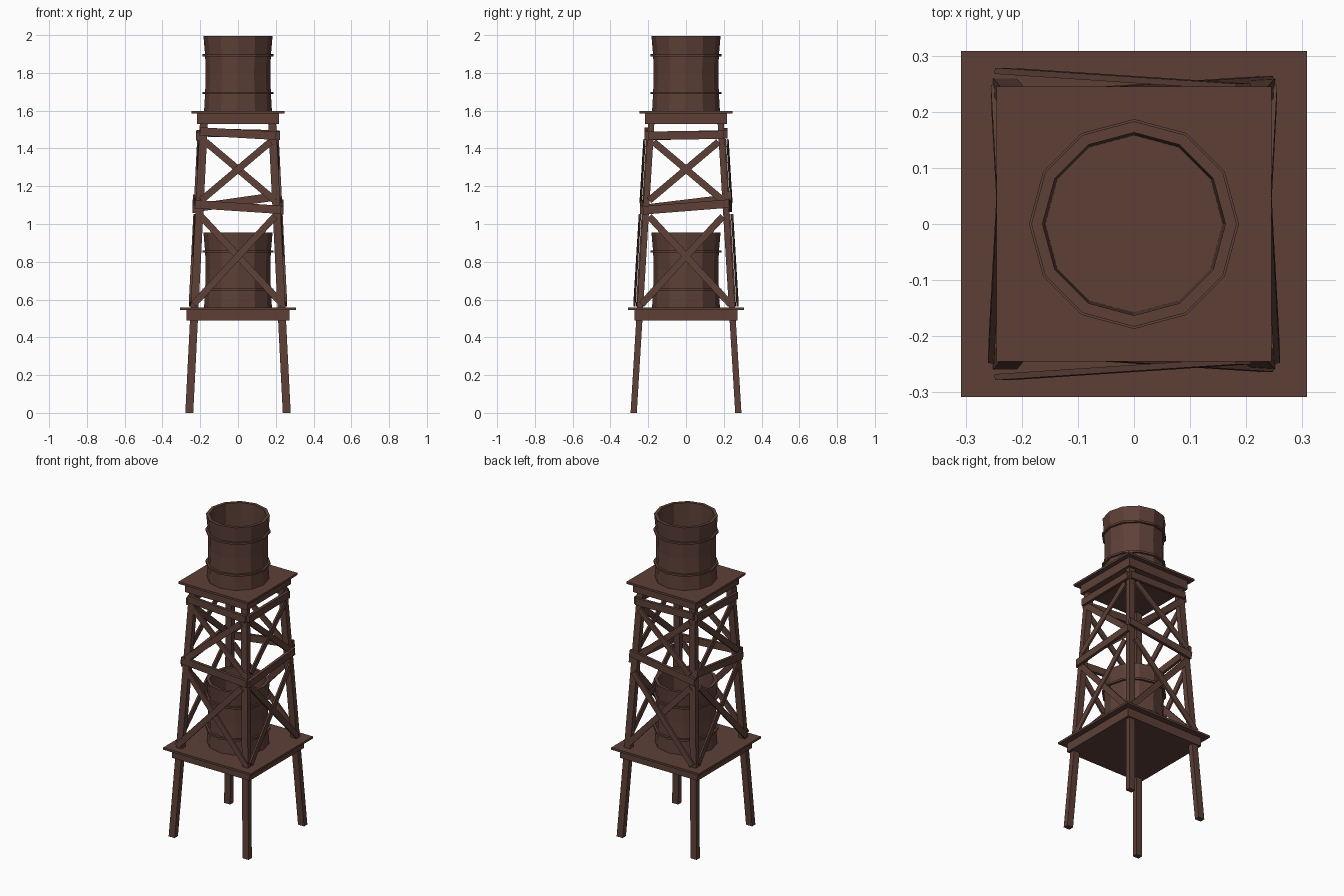
import bpy, math
from mathutils import Vector

if "Cube" in bpy.data.objects:
    bpy.data.objects.remove(bpy.data.objects["Cube"])

wood = bpy.data.materials.new("dark_brown_wood")
wood.diffuse_color = (0.109, 0.051, 0.038, 1)
wood.use_nodes = True
wood.node_tree.nodes["Principled BSDF"].inputs["Base Color"].default_value = wood.diffuse_color


def mesh_object(name, verts, faces):
    me = bpy.data.meshes.new(name)
    me.from_pydata([tuple(v) for v in verts], [], faces)
    me.materials.append(wood)
    ob = bpy.data.objects.new(name, me)
    bpy.context.collection.objects.link(ob)
    return ob


BOX_FACES = [(3, 2, 1, 0), (4, 5, 6, 7), (0, 1, 5, 4),
             (1, 2, 6, 5), (2, 3, 7, 6), (3, 0, 4, 7)]
CORNERS = [(-1, -1), (1, -1), (1, 1), (-1, 1)]


def prism(name, bottom, top, hx, hy):
    """Box with flat ends, sheared between two centres."""
    verts = [(c[0] + i * hx, c[1] + j * hy, c[2])
             for c in (bottom, top) for i, j in CORNERS]
    return mesh_object(name, verts, BOX_FACES)


def plank(name, p, q, outward, width, thick):
    """Board from p to q whose broad face looks outward."""
    p, q = Vector(p), Vector(q)
    d = (q - p).normalized()
    side = d.cross(Vector(outward)).normalized()
    n = side.cross(d).normalized()
    verts = [c + side * i * width / 2 + n * j * thick / 2
             for c in (p, q) for i, j in CORNERS]
    return mesh_object(name, verts, BOX_FACES)


def lathe(name, profile, z0, sides=12):
    """Closed ring swept round the z axis."""
    n = len(profile)
    verts = [(r * math.cos(a), r * math.sin(a), z0 + z)
             for a in (2 * math.pi * k / sides for k in range(sides))
             for r, z in profile]
    faces = []
    for k in range(sides):
        a, b = k * n, (k + 1) % sides * n
        for i in range(n):
            j = (i + 1) % n
            faces.append((a + i, b + i, b + j, a + j))
    return mesh_object(name, verts, faces)


# Splayed legs
for i, j in CORNERS:
    name = ("front" if j < 0 else "back") + ("_left" if i < 0 else "_right") + "_leg"
    prism(name, (i * 0.258, j * 0.277, 0), (i * 0.18, j * 0.183, 1.55), 0.021, 0.0165)

# Platforms and their barrels
for label, z, plate, base in (("lower", 0.558, 0.308, 0.272), ("upper", 1.598, 0.245, 0.217)):
    prism(label + "_platform_deck", (0, 0, z - 0.013), (0, 0, z), plate, plate)
    prism(label + "_platform_base", (0, 0, z - 0.068), (0, 0, z - 0.013), base, base)
    lathe(label + "_barrel", [(0.18, 0), (0.174, 0.1), (0.171, 0.2), (0.174, 0.3),
                              (0.183, 0.402), (0.163, 0.402), (0.158, 0)], z - 0.005)
    for h in (0.095, 0.296):
        lathe(label + "_barrel_hoop", [(0.168, h - 0.006), (0.187, h - 0.006),
                                       (0.187, h + 0.006), (0.168, h + 0.006)], z)

# Per side: outward, along, leg face distance (base, slope), brace lead, rail heights
SIDES = {
    "front": ((0, -1, 0), (1, 0, 0), (0.293, 0.061), -1, (1.105, 1.075), (1.49, 1.467)),
    "right": ((1, 0, 0), (0, 1, 0), (0.279, 0.051), -1, (1.072, 1.108), (1.468, 1.472)),
    "back": ((0, 1, 0), (-1, 0, 0), (0.293, 0.061), 1, (1.15, 1.085), (1.475, 1.485)),
    "left": ((-1, 0, 0), (0, -1, 0), (0.279, 0.051), 1, (1.135, 1.08), (1.475, 1.465)),
}
for side, (out, along, (base, slope), lead, mid, top) in SIDES.items():
    out_v, along_v = Vector(out), Vector(along)
    gap = 0.015 if side in ("front", "back") else 0.005

    def point(u, z, off):
        return along_v * u + out_v * (base - slope * z + off) + Vector((0, 0, z))

    # Crossed braces in two tiers
    for tier, (u0, z0, u1, z1) in (("lower", (0.235, 0.575, 0.195, 1.04)),
                                   ("upper", (0.195, 1.125, 0.172, 1.435))):
        for s, off in ((lead, gap), (-lead, 0.0)):
            plank(f"{side}_{tier}_brace", point(s * u0, z0, off),
                  point(-s * u1, z1, off), out, 0.036, 0.011)
    # Crooked horizontal rails
    for tier, half, (za, zb) in (("middle", 0.228, mid), ("top", 0.202, top)):
        plank(f"{side}_{tier}_rail", point(-half, za, 0.008),
              point(half, zb, 0.008), out, 0.044, 0.018)
